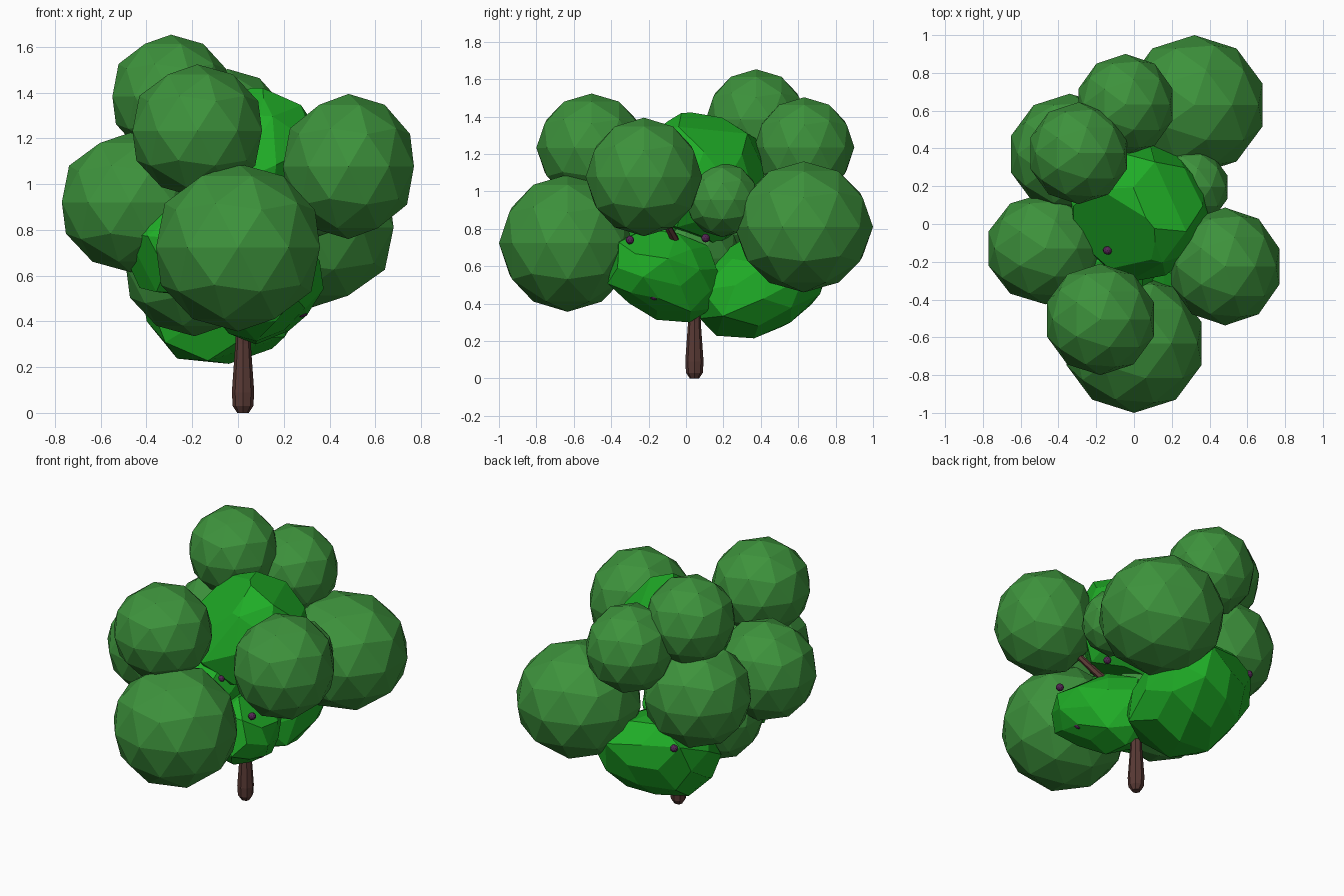
import bpy, bmesh, math, random
from mathutils import Vector, Euler

if "Cube" in bpy.data.objects:
    bpy.data.objects.remove(bpy.data.objects["Cube"])

def material(name, rgb):
    m = bpy.data.materials.new(name)
    m.diffuse_color = (*rgb, 1)
    m.use_nodes = True
    m.node_tree.nodes["Principled BSDF"].inputs["Base Color"].default_value = m.diffuse_color
    return m

LEAF = material("leaf_green", (0.047, 0.29, 0.045))
BRIGHT = material("bright_green", (0.014, 0.42, 0.02))
BARK = material("bark", (0.1, 0.042, 0.035))
BERRY = material("berry_purple", (0.09, 0.02, 0.09))

def finish(bm, name, mat):
    bmesh.ops.recalc_face_normals(bm, faces=bm.faces)
    me = bpy.data.meshes.new(name)
    bm.to_mesh(me)
    bm.free()
    me.materials.append(mat)
    ob = bpy.data.objects.new(name, me)
    bpy.context.collection.objects.link(ob)
    return ob

def ball(name, centre, size, mat, subdiv=2):
    """Faceted ball with the given half extents."""
    bm = bmesh.new()
    bmesh.ops.create_icosphere(bm, subdivisions=subdiv, radius=1)
    top = [max(abs(v.co[i]) for v in bm.verts) for i in range(3)]
    for v in bm.verts:
        v.co = Vector([centre[i] + v.co[i] / top[i] * size[i] for i in range(3)])
    return finish(bm, name, mat)

def clump(name, centre, size, seed, skew=(0, 0, 0), cut=None):
    """Irregular convex clump. skew = (z per x, z per y, x per y)."""
    rng = random.Random(seed)
    bm = bmesh.new()
    bmesh.ops.create_icosphere(bm, subdivisions=2, radius=1)
    rot = Euler([rng.uniform(0, 3) for _ in range(3)]).to_matrix()
    for v in bm.verts:
        v.co = rot @ v.co * rng.uniform(0.9, 1.06)
    res = bmesh.ops.convex_hull(bm, input=bm.verts)
    junk = {g for g in res["geom_interior"] + res["geom_unused"]
            if isinstance(g, bmesh.types.BMVert)}
    bmesh.ops.delete(bm, geom=list(junk), context='VERTS')
    bmesh.ops.dissolve_limit(bm, angle_limit=math.radians(16),
                             verts=bm.verts, edges=bm.edges)
    # fit exactly to the requested box, then skew
    lo = [min(v.co[i] for v in bm.verts) for i in range(3)]
    hi = [max(v.co[i] for v in bm.verts) for i in range(3)]
    for v in bm.verts:
        x, y, z = [((v.co[i] - lo[i]) / (hi[i] - lo[i]) * 2 - 1) * size[i] for i in range(3)]
        v.co = Vector(centre) + Vector((x + skew[2] * y, y, z + skew[0] * x + skew[1] * y))
    if cut:  # slice off everything above the plane through three points
        a, b, c = map(Vector, cut)
        n = (b - a).cross(c - a)
        n = n if n.z > 0 else -n
        r = bmesh.ops.bisect_plane(bm, geom=bm.verts[:] + bm.edges[:] + bm.faces[:],
                                   plane_co=a, plane_no=n, clear_outer=True)
        edges = [g for g in r["geom_cut"] if isinstance(g, bmesh.types.BMEdge)]
        bmesh.ops.contextual_create(bm, geom=edges)
    return finish(bm, name, BRIGHT)

def limb(name, path, sides=8):
    """Tapered tube through (x, y, z, radius) points."""
    bm = bmesh.new()
    axis = (Vector(path[-1][:3]) - Vector(path[0][:3])).normalized()
    q = axis.to_track_quat('Z', 'Y')
    rings = []
    for x, y, z, r in path:
        rings.append([bm.verts.new(Vector((x, y, z)) + q @ Vector(
            (r * math.cos(2 * math.pi * k / sides), r * math.sin(2 * math.pi * k / sides), 0)))
            for k in range(sides)])
    for a, b in zip(rings, rings[1:]):
        for k in range(sides):
            n = (k + 1) % sides
            bm.faces.new((a[k], a[n], b[n], b[k]))
    bm.faces.new(rings[0][::-1])
    bm.faces.new(rings[-1])
    return finish(bm, name, BARK)

# Trunk and inner branches
limb("trunk", [(.022, .045, 0, .025), (.022, .045, .03, .045), (.022, .045, .09, .049),
               (.022, .045, .3, .034), (.022, .045, .8, .028)])
for i, tip in enumerate([(.42, -.2, 1.0), (-.25, .3, 1.2), (0, -.5, .75)]):
    limb(f"branch_{i+1}", [(.022, .045, .55, .028), (*tip, .015)], 6)

# Bright inner foliage clumps
clump("upper_clump", (.035, .065, 1.07), (.37, .375, .36), 3,
      cut=[(-.07, .16, 1.40), (.12, -.13, 1.36), (-.14, -.14, 1.15)])
clump("right_clump", (.12, -.095, .545), (.23, .325, .235), 5, (.08, -.13, -.3))
clump("back_clump", (-.085, .40, .50), (.345, .36, .275), 8, (-.08, .2, 0))
clump("left_clump", (-.19, -.2, .77), (.31, .27, .27), 11, (.1, 0, 0))

# Round outer foliage: centre, half extents
PUFFS = {
    "front_puff": ((0, -.633, .723), (.358, .367, .367)),
    "front_top_puff": ((-.178, -.505, 1.233), (.283, .295, .29)),
    "right_puff": ((.483, -.225, 1.077), (.286, .312, .317)),
    "back_right_puff": ((.32, .63, .81), (.36, .37, .35)),
    "left_puff": ((-.47, -.13, .92), (.3, .295, .305)),
    "top_puff": ((-.293, .375, 1.383), (.256, .27, .27)),
    "back_top_puff": ((-.045, .632, 1.235), (.25, .268, .268)),
    "back_left_puff": ((-.34, .37, .92), (.31, .32, .32)),
    "small_right_puff": ((.305, .195, .955), (.19, .2, .2)),
    "lower_left_puff": ((-.19, 0, .64), (.3, .3, .305)),
}
for name, (c, s) in PUFFS.items():
    ball(name, c, s, LEAF)

# Berries
for i, p in enumerate([(.28, -.17, .44), (.31, -.3, .74), (.29, .105, .75),
                       (-.35, .62, .667), (-.14, -.14, 1.16), (.06, -.26, .9)]):
    ball(f"berry_{i+1}", p, (.023, .023, .023), BERRY)
